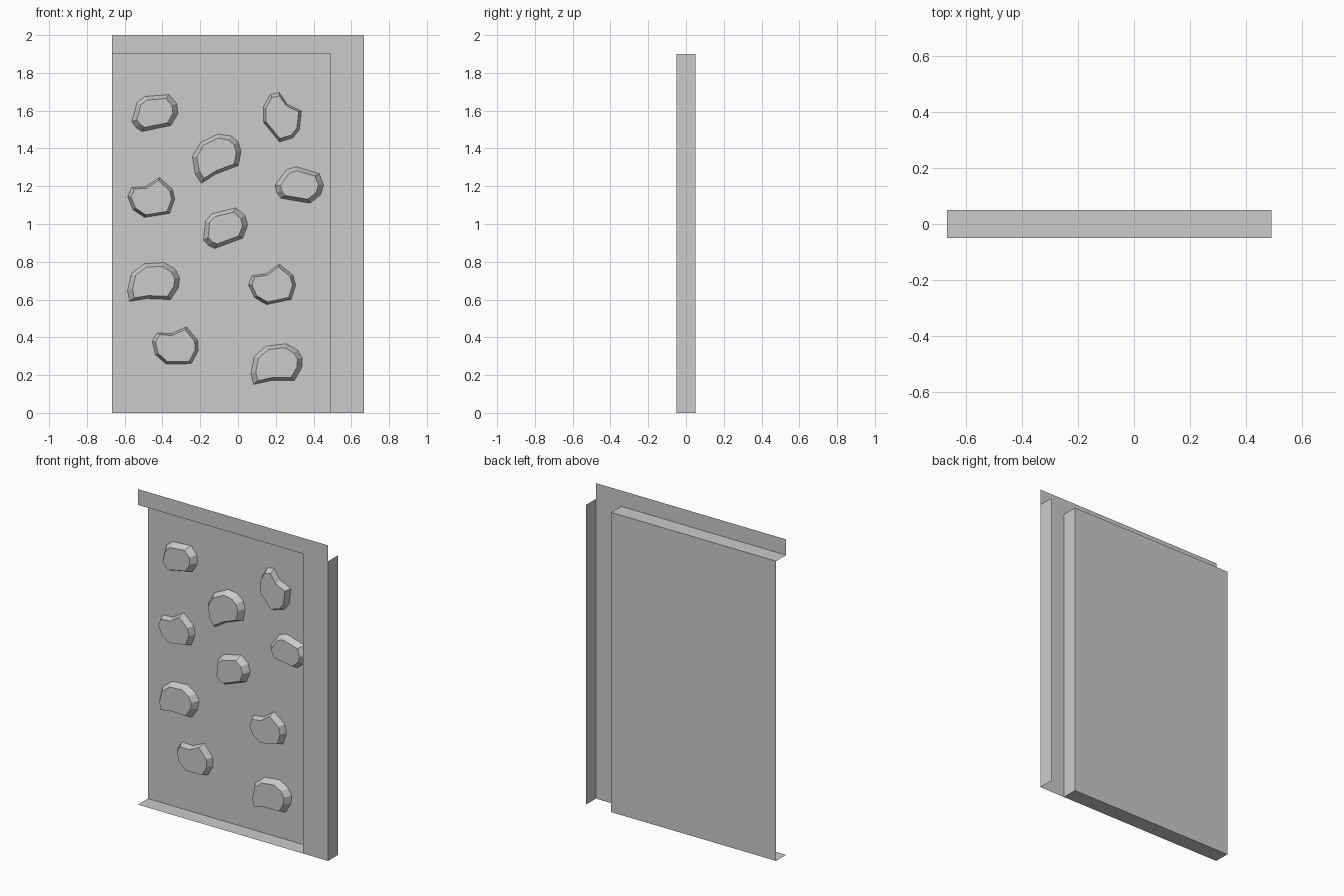
import bpy
from math import radians, cos, sin

if "Cube" in bpy.data.objects:
    bpy.data.objects.remove(bpy.data.objects["Cube"])

F, B = -0.05, 0.05          # front and back planes of the sheet
L, R = -0.667, 0.667        # outer left and right
E, T = 0.49, 1.9            # inner right edge and inner top of the recess


def mesh_object(name, verts, faces):
    me = bpy.data.meshes.new(name)
    me.from_pydata(verts, [], faces)
    ob = bpy.data.objects.new(name, me)
    bpy.context.collection.objects.link(ob)
    return ob


def sheet(name, *corners):
    return mesh_object(name, corners, [tuple(range(len(corners)))])


# Thin-walled pan: recessed panel, ledges and front flanges
sheet("back_panel", (L, B, 0), (E, B, 0), (E, B, T), (L, B, T))
sheet("top_ledge", (L, F, T), (L, B, T), (E, B, T), (E, F, T))
sheet("bottom_ledge", (L, F, 0), (E, F, 0), (E, B, 0), (L, B, 0))
sheet("inner_side", (E, F, 0), (E, F, T), (E, B, T), (E, B, 0))
sheet("front_flange", (L, F, T), (E, F, T), (E, F, 0), (R, F, 0), (R, F, 2), (L, F, 2))
sheet("outer_side", (R, F, 0), (R, B, 0), (R, B, T), (R, F, T))

# Stone outlines (hundredths, clockwise from the left) and rim scale
round_stone = ([(-12.2, -4.8), (-9.5, 5.3), (-5.3, 8.5), (7.4, 9.5), (11.6, 4.8),
                (12.2, -.5), (8.5, -6.9), (-6.9, -10), (-10, -7.9)], 0.78)
hoof_stone = ([(-12.7, -10), (-13.8, -4.2), (-11.6, 4.8), (-4.8, 10), (5.8, 10.6),
               (11.6, 6.9), (13.8, 2.6), (13.2, -2.6), (9, -9), (-3.7, -8.5)], 0.81)
notch_stone = ([(-12.7, 1), (-10.6, 5.8), (-3.2, 6.3), (4.2, 11.1), (11.1, 4.8),
                (12.2, -.5), (9.5, -7.9), (-3.7, -10), (-10, -5.8)], 0.86)


def stone(name, shape, x, z, turn, sx=1.0, sz=1.0):
    outline, rim = shape
    c, s = cos(radians(turn)), sin(radians(turn))
    verts = []
    for k, y in ((1, B), (rim, 0.01)):
        for u, v in outline:
            verts.append((x + k * sx * (u * c - v * s) / 100, y,
                          z + k * sz * (u * s + v * c) / 100))
    n = len(outline)
    faces = [(i, (i + 1) % n, n + (i + 1) % n, n + i) for i in range(n)]
    faces.append(tuple(range(2 * n - 1, n - 1, -1)))
    # clockwise outline: flip so every face looks outwards
    faces = [f if len(f) == 4 else f[::-1] for f in faces]
    return mesh_object(name, verts, faces)


# Raised stones on the recessed panel
placements = [
    (round_stone, -0.44, 1.59, 0), (round_stone, -0.07, 0.98, 9),
    (round_stone, 0.327, 1.205, -21),
    (hoof_stone, -0.447, 0.69, 0), (hoof_stone, 0.204, 0.257, 3),
    (hoof_stone, -0.116, 1.357, 23),
    (notch_stone, -0.457, 1.135, 0), (notch_stone, 0.183, 0.675, 3),
    (notch_stone, -0.33, 0.352, -8), (notch_stone, 0.23, 1.567, -55, 0.92, 1.08),
]
for i, p in enumerate(placements):
    stone(f"stone_{i + 1}", *p)
